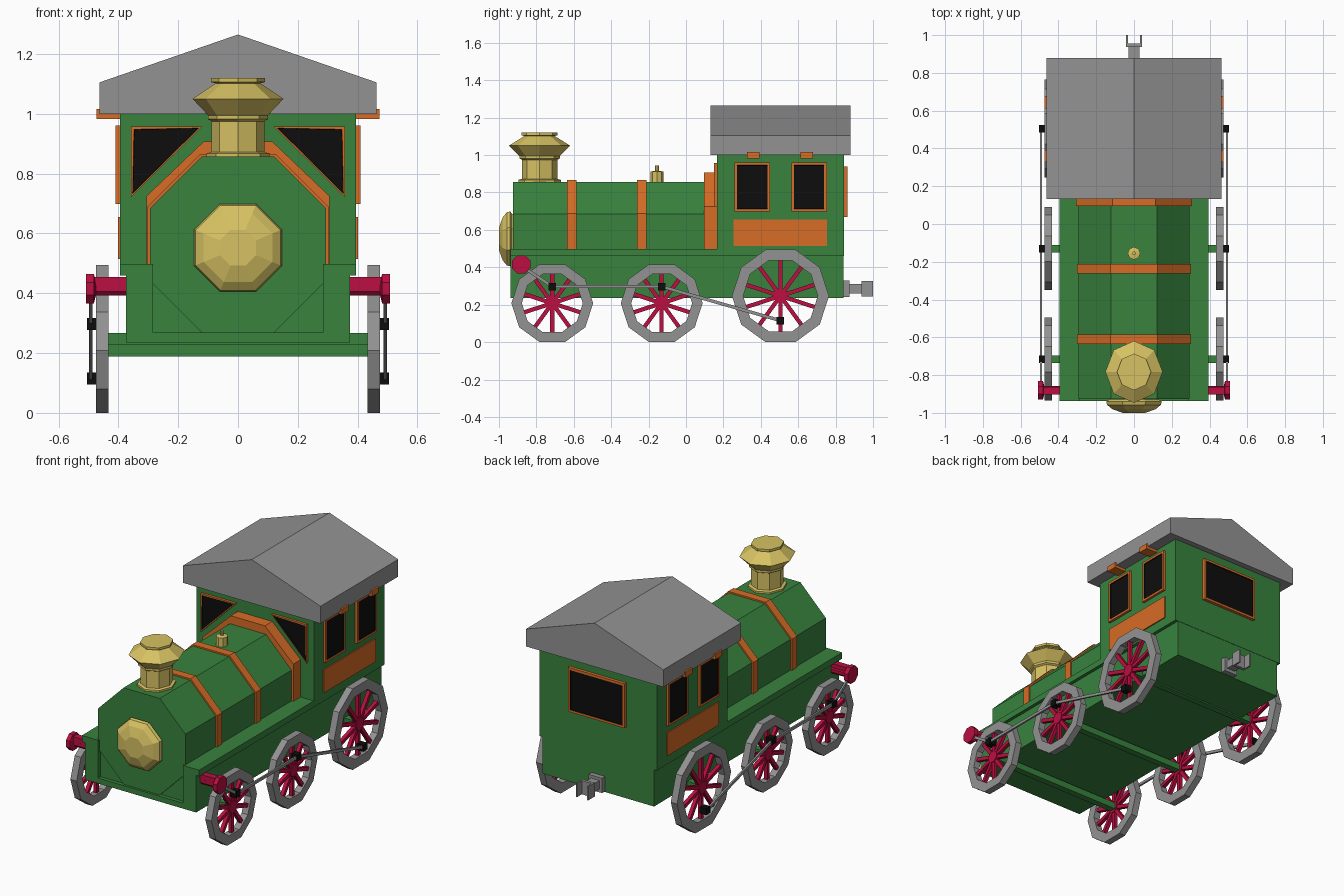
import bpy, bmesh, math
from math import cos, sin, pi

if "Cube" in bpy.data.objects:
    bpy.data.objects.remove(bpy.data.objects["Cube"])


def material(name, r, g, b):
    m = bpy.data.materials.new(name)
    m.diffuse_color = (r, g, b, 1)
    m.use_nodes = True
    m.node_tree.nodes["Principled BSDF"].inputs["Base Color"].default_value = m.diffuse_color
    return m


GREEN = material("green paint", 0.040, 0.225, 0.048)
GREY = material("grey metal", 0.29, 0.29, 0.29)
ORANGE = material("orange trim", 0.68, 0.15, 0.019)
CRIMSON = material("crimson", 0.50, 0.0045, 0.053)
GOLD = material("brass", 0.68, 0.54, 0.125)
BLACK = material("black", 0.004, 0.004, 0.004)


def place(u, v, h, axis):
    """Put a profile point (u, v) at height h along an axis."""
    return {"x": (h, u, v), "y": (u, h, v), "z": (u, v, h)}[axis]


def finish(name, bm, mats, mirror=False):
    bmesh.ops.recalc_face_normals(bm, faces=bm.faces)
    me = bpy.data.meshes.new(name)
    bm.to_mesh(me)
    bm.free()
    for m in mats:
        me.materials.append(m)
    ob = bpy.data.objects.new(name, me)
    bpy.context.collection.objects.link(ob)
    if mirror:
        ob.modifiers.new("mirror", "MIRROR")
    return ob


def prism(name, polys, axis, a, b, mat, mirror=False, glass=None):
    """Extrude outlines from a to b; glass = frame width of a sunk black pane on cap b."""
    bm = bmesh.new()
    caps = []
    for pts in polys:
        lo = [bm.verts.new(place(u, v, a, axis)) for u, v in pts]
        hi = [bm.verts.new(place(u, v, b, axis)) for u, v in pts]
        bm.faces.new(lo)
        caps.append(bm.faces.new(hi))
        for i in range(len(pts)):
            j = (i + 1) % len(pts)
            bm.faces.new((lo[i], lo[j], hi[j], hi[i]))
    if glass:
        bmesh.ops.recalc_face_normals(bm, faces=bm.faces)
        for f in caps:
            bmesh.ops.inset_region(bm, faces=[f], thickness=glass, depth=0)
            f.material_index = 1
            bmesh.ops.inset_region(bm, faces=[f], thickness=0.002, depth=-0.006)
    return finish(name, bm, [mat, BLACK] if glass else [mat], mirror)


def lathe(name, profile, n, c, axis, mat, phase=0.0, closed=False, mirror=False, stretch=1.0):
    """Revolve (radius, height) points in n flat sides about centre c."""
    bm = bmesh.new()
    rings = []
    for r, h in profile:
        rings.append([bm.verts.new(place(c[0] + r * cos(phase + 2 * pi * i / n),
                                         c[1] + r * stretch * sin(phase + 2 * pi * i / n), h, axis))
                      for i in range(n)])
    pairs = list(zip(rings, rings[1:]))
    if closed:
        pairs.append((rings[-1], rings[0]))
    else:
        bm.faces.new(rings[0])
        bm.faces.new(rings[-1])
    for p, q in pairs:
        for i in range(n):
            j = (i + 1) % n
            bm.faces.new((p[i], p[j], q[j], q[i]))
    return finish(name, bm, [mat], mirror)


def rect(u0, u1, v0, v1):
    return [(u0, v0), (u1, v0), (u1, v1), (u0, v1)]


def bar(p, q, w):
    """Thin rectangle of width w from point p to point q."""
    dx, dy = q[0] - p[0], q[1] - p[1]
    k = w / 2 / math.hypot(dx, dy)
    nx, ny = -dy * k, dx * k
    return [(p[0] + nx, p[1] + ny), (p[0] - nx, p[1] - ny),
            (q[0] - nx, q[1] - ny), (q[0] + nx, q[1] + ny)]


def box(name, x0, x1, y0, y1, z0, z1, mat, mirror=False):
    return prism(name, [rect(x0, x1, y0, y1)], "z", z0, z1, mat, mirror)


def sym(half):
    """Complete an x-z outline from its right half."""
    return half + [(-x, z) for x, z in reversed(half) if x > 0]


EIGHTH = pi / 8
FLAT = 1 / cos(EIGHTH)

# chassis with footplate and U-shaped front plate
box("chassis", -0.375, 0.375, -0.915, 0.843, 0.235, 0.465, GREEN)
box("footplate", -0.395, 0.395, -0.91, 0.2, 0.46, 0.498, GREEN)
prism("front_plate", [sym([(0.375, 0.235), (0.375, 0.46), (0.395, 0.46), (0.395, 0.498),
                           (0.285, 0.498), (0.285, 0.268)])], "y", -0.938, -0.9, GREEN)

# boiler and bands
lathe("boiler", [(0.294 * FLAT, -0.926), (0.294 * FLAT, 0.17)], 8, (0, 0.563), "y", GREEN, EIGHTH)
for i, y in enumerate((-0.61, -0.237)):
    lathe("boiler_band_%d" % i, [(0.303 * FLAT, y - 0.025), (0.303 * FLAT, y + 0.025)],
          8, (0, 0.563), "y", ORANGE, EIGHTH)
prism("rear_band", [sym([(0.306, 0.48), (0.306, 0.725), (0.115, 0.907)])], "y", 0.095, 0.17, ORANGE)

# headlamp, chimney and whistle
lathe("headlamp", [(0.132 * FLAT, -0.91), (0.132 * FLAT, -0.93), (0.147 * FLAT, -0.94),
                   (0.142 * FLAT, -0.958), (0.115 * FLAT, -0.98), (0.06 * FLAT, -1.0)],
      8, (0, 0.552), "y", GOLD, EIGHTH)
lathe("chimney", [(0.105, 0.84), (0.105, 0.868), (0.088, 0.872), (0.088, 0.975), (0.1, 0.982),
                  (0.1, 0.995), (0.152, 1.05), (0.075, 1.102), (0.09, 1.106), (0.09, 1.12)],
      8, (0, -0.783), "z", GOLD, stretch=1.08)
lathe("whistle", [(0.034, 0.84), (0.034, 0.912), (0.01, 0.916), (0.01, 0.943)],
      8, (0, -0.155), "z", GOLD)

# cab and roof
box("cab", -0.395, 0.395, 0.165, 0.845, 0.46, 1.01, GREEN)
prism("roof", [sym([(0.463, 1.0), (0.463, 1.105), (0, 1.265)])], "y", 0.132, 0.88, GREY)

# cab windows, side panels and roof brackets
prism("side_windows", [rect(0.258, 0.45, 0.698, 0.96), rect(0.563, 0.753, 0.698, 0.96)],
      "x", 0.39, 0.41, ORANGE, True, glass=0.02)
prism("front_windows", [[(0.357, 0.957), (0.357, 0.722), (0.12, 0.957)]],
      "y", 0.17, 0.15, ORANGE, True, glass=0.013)
prism("back_window", [rect(-0.19, 0.19, 0.67, 0.94)], "y", 0.84, 0.864, ORANGE, glass=0.02)
box("side_panel", 0.39, 0.402, 0.255, 0.753, 0.515, 0.655, ORANGE, True)
for i, y in enumerate((0.36, 0.645)):
    box("roof_bracket_%d" % i, 0.385, 0.473, y - 0.033, y + 0.033, 0.983, 1.016, ORANGE, True)

# wheels, spokes, hubs and axles: (y, outer radius to flat, inner radius)
for i, (y, r, ri) in enumerate(((-0.715, 0.208, 0.155), (-0.13, 0.208, 0.155), (0.505, 0.247, 0.19))):
    k = 1 / cos(pi / 10)
    lathe("wheel_rim_%d" % i, [(r * k, 0.433), (r * k, 0.475), (ri * k, 0.475), (ri * k, 0.433)],
          10, (y, r), "x", GREY, closed=True, mirror=True)
    angles = [pi / 2 + j * pi / 5 for j in range(10)]
    prism("spokes_%d" % i, [bar((y, r), (y + (ri + 0.01) * cos(a), r + (ri + 0.01) * sin(a)), 0.022)
                            for a in angles], "x", 0.443, 0.465, CRIMSON, True)
    lathe("hub_%d" % i, [(0.038, 0.438), (0.038, 0.47)], 10, (y, r), "x", CRIMSON, mirror=True)
    box("axle_%d" % i, -0.44, 0.44, y - 0.02, y + 0.02, r - 0.02, r + 0.02, GREEN)

# drive rods and crank pins
pins = [(-0.715, 0.297), (-0.13, 0.297), (0.505, 0.115)]
joints = [(-0.875, 0.405)] + pins
prism("drive_rods", [bar(p, q, 0.017) for p, q in zip(joints, joints[1:])],
      "x", 0.487, 0.498, GREY, True)
prism("crank_pins", [rect(y - 0.02, y + 0.02, z - 0.02, z + 0.02) for y, z in pins],
      "x", 0.46, 0.504, BLACK, True)

# crimson cylinders on the front corners
lathe("piston", [(0.025, 0.36), (0.025, 0.475), (0.053, 0.482), (0.053, 0.508)],
      8, (-0.88, 0.415), "x", CRIMSON, EIGHTH, mirror=True)
box("piston_arm", 0.36, 0.485, -0.903, -0.863, 0.412, 0.455, CRIMSON, True)

# rear coupler
box("coupler_plate", -0.045, 0.045, 0.84, 0.873, 0.24, 0.33, GREY)
box("coupler_shaft", -0.028, 0.028, 0.86, 0.945, 0.26, 0.312, GREY)
box("coupler_head", -0.042, 0.042, 0.937, 0.955, 0.243, 0.327, GREY)
box("coupler_prong", 0.033, 0.042, 0.945, 1.0, 0.243, 0.327, GREY, True)
